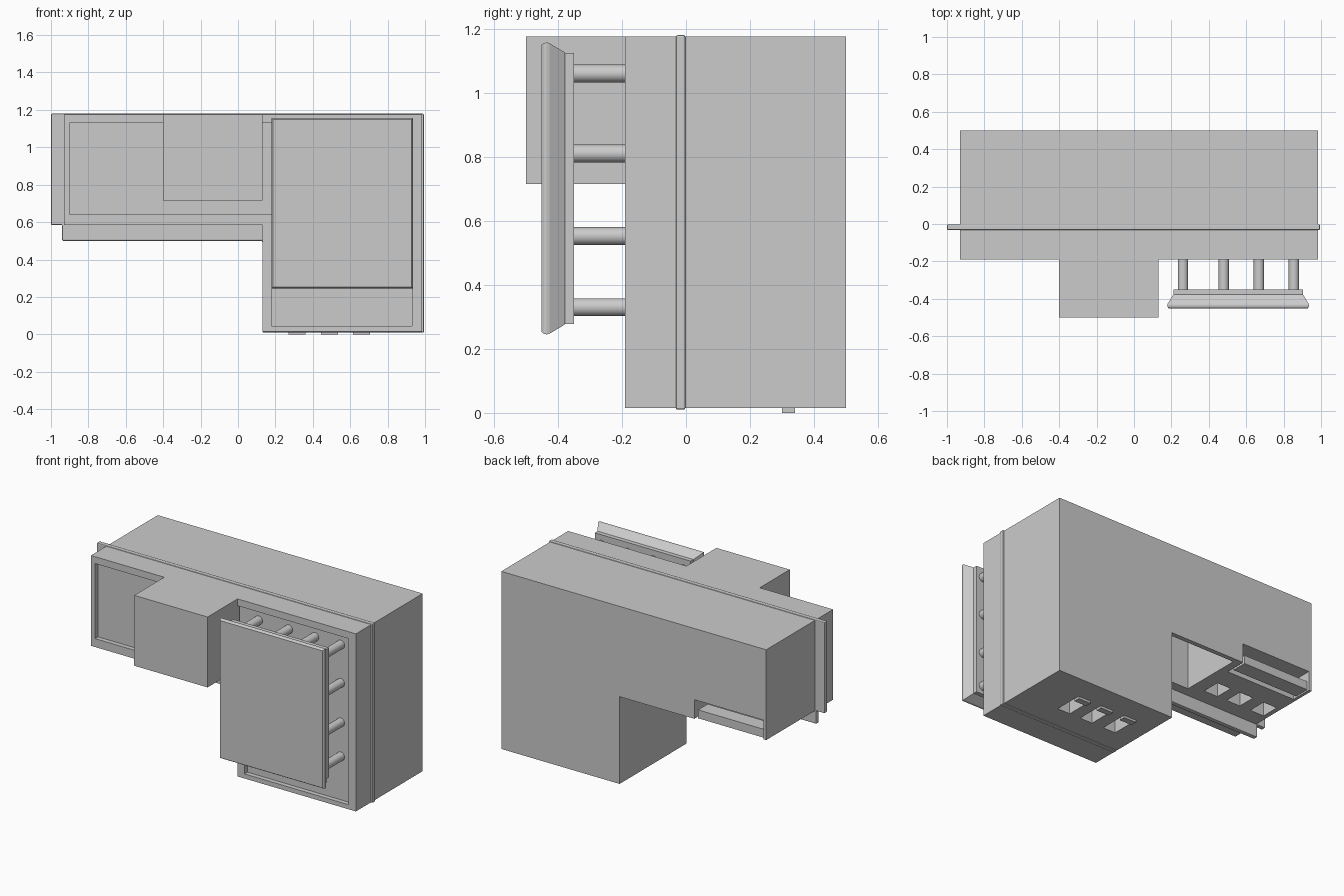
import bpy, bmesh, math
from mathutils import Matrix

if "Cube" in bpy.data.objects:
    bpy.data.objects.remove(bpy.data.objects["Cube"])


def finish(bm, name):
    bmesh.ops.recalc_face_normals(bm, faces=bm.faces)
    me = bpy.data.meshes.new(name)
    bm.to_mesh(me)
    bm.free()
    ob = bpy.data.objects.new(name, me)
    bpy.context.collection.objects.link(ob)
    return ob


def box(name, x0, x1, y0, y1, z0, z1):
    return prism(name, [(x0, z0), (x1, z0), (x1, z1), (x0, z1)], y0, y1)


def prism(name, outline, y0, y1):
    # Outline in x/z pushed along y
    bm = bmesh.new()
    face = bm.faces.new([bm.verts.new((x, y0, z)) for x, z in outline])
    ext = bmesh.ops.extrude_face_region(bm, geom=[face])
    for v in ext["geom"]:
        if isinstance(v, bmesh.types.BMVert):
            v.co.y = y1
    return finish(bm, name)


def apply_mod(ob, mod):
    bpy.context.view_layer.objects.active = ob
    bpy.ops.object.modifier_apply(modifier=mod.name)


def cut(ob, cutter):
    mod = ob.modifiers.new("cut", "BOOLEAN")
    mod.operation = "DIFFERENCE"
    mod.solver = "EXACT"
    mod.object = cutter
    apply_mod(ob, mod)
    bpy.data.objects.remove(cutter)


# L-shaped main housing
body = prism("housing", [(-.93, 1.175), (.985, 1.175), (.985, .015),
                         (.13, .015), (.13, .585), (-.93, .585)], -.19, .5)

# Shallow framed recess on the front
cut(body, prism("cutter", [(-.9, 1.13), (.93, 1.13), (.93, .045),
                           (.18, .045), (.18, .64), (-.9, .64)], -.3, -.16))

# Slots and tabs under the leg
slot_x = (.315, .49, .66)
for x in slot_x:
    cut(body, box("cutter", x - .045, x + .045, .15, .3, -.1, .12))
    box("bottom_tab", x - .045, x + .045, .3, .34, 0, .03)

# Deep well and pockets under the arm, and the notch in its rear edge
cut(body, box("cutter", -.36, .1, .06, .47, .5, .95))
cut(body, box("cutter", -.91, -.41, .36, .6, .5, .71))
for x in (-.85, -.67, -.5):
    cut(body, box("cutter", x - .05, x + .05, .1, .22, .5, .68))
box("notch_sill", -.905, -.43, .39, .49, .59, .645)

# Thin mounting flange around the housing
flange = prism("mounting_flange",
               [(-1, 1.18), (.994, 1.18), (.994, .01), (.13, .01), (.13, .5),
                (-.94, .5), (-.94, .585), (-1, .585)], -.032, -.002)
# Open the flange only outside the housing: soften its edge
bev = flange.modifiers.new("bevel", "BEVEL")
bev.width = .006
bev.segments = 2

# Projecting front block
box("front_block", -.4, .13, -.5, -.17, .715, 1.175)

# Front cover with stepped and flared edge: (y, inset from outer edge)
profile = [(-.35, .033), (-.378, .033), (-.38, .03), (-.427, .002), (-.435, 0),
           (-.444, .002), (-.452, .008)]
bm = bmesh.new()
rings = []
for y, i in profile:
    rings.append([bm.verts.new(p) for p in
                  ((.178 + i, y, .245 + i), (.936 - i, y, .245 + i),
                   (.936 - i, y, 1.157 - i), (.178 + i, y, 1.157 - i))])
for a, b in zip(rings, rings[1:]):
    for k in range(4):
        bm.faces.new((a[k], a[(k + 1) % 4], b[(k + 1) % 4], b[k]))
bm.faces.new(rings[0])
bm.faces.new(rings[-1])
finish(bm, "front_cover")

# Grid of round standoffs holding the cover
bm = bmesh.new()
for x in (.262, .48, .668, .855):
    for z in (.33, .552, .81, 1.06):
        m = Matrix.Translation((x, -.25, z)) @ Matrix.Rotation(math.pi / 2, 4, "X")
        bmesh.ops.create_cone(bm, cap_ends=True, segments=24, radius1=.028,
                              radius2=.028, depth=.205, matrix=m)
posts = finish(bm, "cover_standoffs")
bpy.ops.object.select_all(action="DESELECT")
posts.select_set(True)
bpy.context.view_layer.objects.active = posts
bpy.ops.object.shade_smooth_by_angle()
